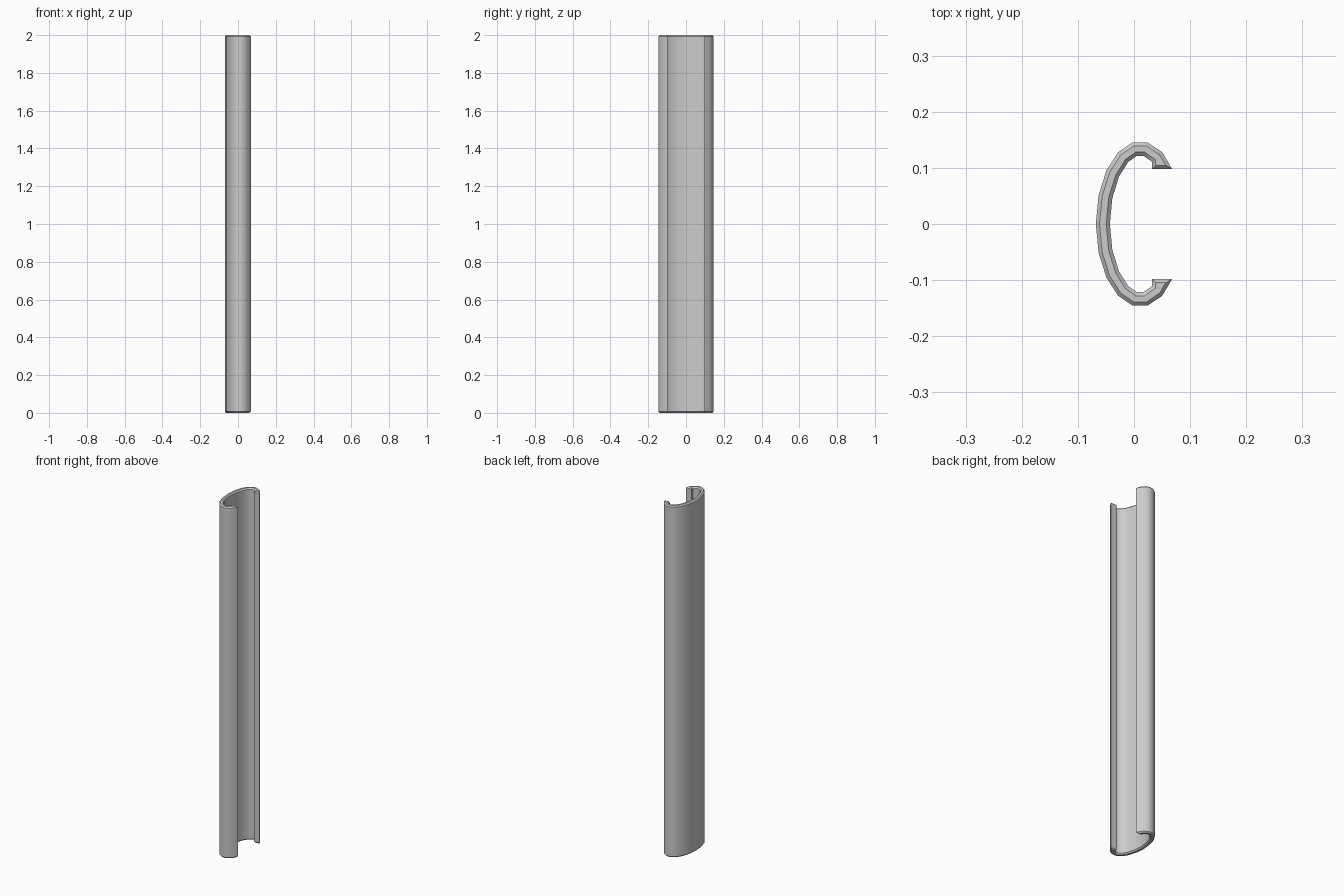
import bpy, bmesh, math

if "Cube" in bpy.data.objects:
    bpy.data.objects.remove(bpy.data.objects["Cube"])

CX, A, B = 0.011, 0.079, 0.1475   # ellipse centre and half axes
WALL, RIM, HEIGHT = 0.025, 0.0065, 2.0
TIP_Y = 0.098                     # where the lips are cut flat


def ellipse_point(deg, offset):
    """Point on the ellipse, moved inwards along its normal."""
    t = math.radians(deg)
    nx, ny = math.cos(t) / A, math.sin(t) / B
    n = math.hypot(nx, ny)
    return (CX + A * math.cos(t) - offset * nx / n,
            B * math.sin(t) - offset * ny / n)


# C-shaped cross-section: outer wall, then inner wall back again
angles = range(60, 301, 20)
outer = [(0.068, TIP_Y)] + [ellipse_point(a, 0) for a in angles] + [(0.068, -TIP_Y)]
inner = [(0.0325, TIP_Y)] + [ellipse_point(a, WALL) for a in angles] + [(0.0325, -TIP_Y)]
profile = outer + inner[::-1]

# Extrude the section to full height
bm = bmesh.new()
base = bm.faces.new([bm.verts.new((x, y, 0)) for x, y in profile])
ext = bmesh.ops.extrude_face_region(bm, geom=[base], use_keep_orig=True)
top = [v for v in ext["geom"] if isinstance(v, bmesh.types.BMVert)]
bmesh.ops.translate(bm, verts=top, vec=(0, 0, HEIGHT))
bmesh.ops.recalc_face_normals(bm, faces=bm.faces[:])

# Chamfer both end rims
rims = [e for e in bm.edges if abs(e.verts[0].co.z - e.verts[1].co.z) < 1e-5]
bmesh.ops.bevel(bm, geom=rims, offset=RIM, offset_type='OFFSET', segments=1,
                profile=0.5, affect='EDGES', clamp_overlap=True)
bmesh.ops.recalc_face_normals(bm, faces=bm.faces[:])

mesh = bpy.data.meshes.new("curved_channel")
bm.to_mesh(mesh)
bm.free()
channel = bpy.data.objects.new("curved_channel", mesh)
bpy.context.collection.objects.link(channel)

# Smooth along the curve, sharp at rims and lips
bpy.context.view_layer.objects.active = channel
channel.select_set(True)
bpy.ops.object.shade_smooth_by_angle(angle=math.radians(40))
